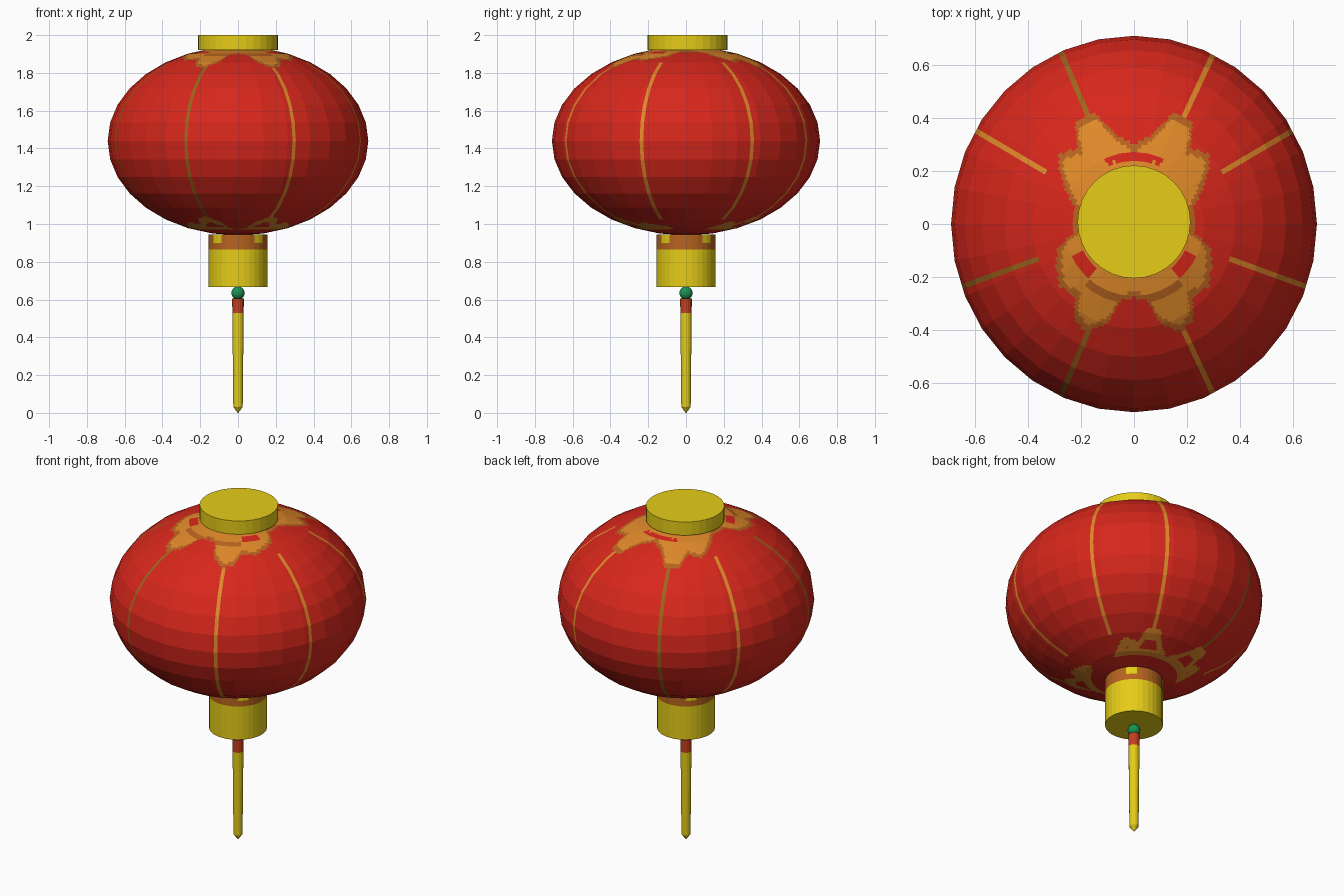
import bpy, bmesh, math
from mathutils import Vector

if "Cube" in bpy.data.objects:
    bpy.data.objects.remove(bpy.data.objects["Cube"])


def mat(name, rgb):
    m = bpy.data.materials.new(name)
    m.diffuse_color = (*rgb, 1)
    m.use_nodes = True
    m.node_tree.nodes["Principled BSDF"].inputs["Base Color"].default_value = m.diffuse_color
    return m


RED = mat("lantern red", (0.68, 0.020, 0.011))
GOLD = mat("gold yellow", (0.79, 0.61, 0.009))
ORANGE = mat("orange gold", (0.74, 0.25, 0.022))
OLIVE = mat("dark gold", (0.34, 0.13, 0.012))
COPPER = mat("copper", (0.47, 0.125, 0.014))
BRICK = mat("tassel red", (0.56, 0.05, 0.014))
GREEN = mat("jade green", (0.008, 0.30, 0.08))


def finish(name, bm, mats):
    bmesh.ops.recalc_face_normals(bm, faces=bm.faces)
    me = bpy.data.meshes.new(name)
    bm.to_mesh(me)
    bm.free()
    for m in mats:
        me.materials.append(m)
    ob = bpy.data.objects.new(name, me)
    bpy.context.collection.objects.link(ob)
    return ob


def lathe(name, profile, sides, mats, rule=None, y=0.0):
    """Closed turned solid from (radius, z) points; rule(face centre) -> material index."""
    bm = bmesh.new()
    rings = [[bm.verts.new((r * math.cos(2 * math.pi * i / sides),
                            r * math.sin(2 * math.pi * i / sides) + y, z))
              for i in range(sides)] for r, z in profile]
    for a, b in zip(rings, rings[1:]):
        for i in range(sides):
            j = (i + 1) % sides
            bm.faces.new((a[i], a[j], b[j], b[i]))
    bm.faces.new(rings[0][::-1])
    bm.faces.new(rings[-1])
    if rule:
        for f in bm.faces:
            f.material_index = rule(f.calc_center_median())
    return finish(name, bm, mats)


# Lantern body: faceted ellipsoid
RX, RY, RZ, CZ = 0.69, 0.71, 0.50, 1.44
bm = bmesh.new()
bmesh.ops.create_uvsphere(bm, u_segments=32, v_segments=16, radius=1)
for v in bm.verts:
    v.co = Vector((v.co.x * RX, v.co.y * RY, v.co.z * RZ + CZ))

# Finer flat grid around both poles for the painted motif
pole_faces = [f for f in bm.faces if abs(f.calc_center_median().z - CZ) > RZ * 0.72]
pole_edges = list({e for f in pole_faces for e in f.edges})
bmesh.ops.subdivide_edges(bm, edges=pole_edges, cuts=7, use_grid_fill=True)

# Thin meridian stripes, cut into the body (angle, material index)
STRIPES = [(-65, 1), (-20, 1), (30.5, 1), (65, 1),
           (113, 2), (149.5, 1), (200, 2), (247, 2)]
HALF = 0.010
for deg, _ in STRIPES:
    a = math.radians(deg)
    d, n = Vector((math.cos(a), math.sin(a), 0)), Vector((-math.sin(a), math.cos(a), 0))
    for s in (-HALF, HALF):
        faces = [f for f in bm.faces if f.calc_center_median().dot(d) > 0.2
                 and abs(f.calc_center_median().dot(n)) < 0.2]
        geom = list({x for f in faces for x in (*f.verts, *f.edges)}) + faces
        bmesh.ops.bisect_plane(bm, geom=geom, dist=1e-6, plane_co=n * s, plane_no=n)

# Outline of the leafy motif: (direction in degrees, radius), mirrored in x
LEAF = [(-90, .25), (-80, .27), (-75, .36), (-66, .42), (-59, .40), (-52, .33), (-40, .34),
        (-18, .28), (-8, .2), (15, .2), (30, .28), (42, .36), (54, .33), (60, .42),
        (70, .42), (78, .32), (90, .27)]


def leaf_radius(deg):
    for (a, ra), (b, rb) in zip(LEAF, LEAF[1:]):
        if deg <= b:
            return ra + (rb - ra) * (deg - a) / (b - a)
    return LEAF[-1][1]


def motif_colour(r, deg, top):
    """Leaf colour with open curls inside; None outside the motif."""
    limit = leaf_radius(deg)
    if not top:
        if r < 0.24 or r > limit or 0.28 < r < limit - 0.07:
            return None
        return 1
    if r < limit:
        if deg < -52 and 0.265 < r < 0.295:      # gap between band and lower leaves
            return 3
        if -50 < deg < -28 and 0.22 < r < 0.265:  # red curls beside the cap
            return 0
        if 66 < deg and 0.245 < r < 0.275:
            return 0
        return 1
    return 3 if r < limit + 0.025 else None


def body_colour(c):
    r = math.hypot(c.x, c.y)
    if r < 0.47:
        m = motif_colour(r, math.degrees(math.atan2(c.y, abs(c.x))), c.z > CZ)
        if m is not None:
            return m
    if r > 0.38:
        for deg, m in STRIPES:
            a = math.radians(deg)
            if (c.x * math.cos(a) + c.y * math.sin(a) > 0
                    and abs(c.y * math.cos(a) - c.x * math.sin(a)) < HALF):
                return m
    return 0


for f in bm.faces:
    f.material_index = body_colour(f.calc_center_median())
finish("lantern_body", bm, [RED, ORANGE, OLIVE, COPPER])

# Top cap
lathe("top_cap", [(0.213, 1.92), (0.213, 2.0)], 32, [GOLD], y=0.008)


# Lower collar: copper band with four gold patches
def collar_colour(c):
    if c.z < 0.866 or math.hypot(c.x, c.y) < 0.1:
        return 0
    quarter = math.degrees(math.atan2(c.y, c.x)) % 90
    if c.z > 0.90 and abs(quarter - 45) < 12:
        return 0
    return 1


lathe("lower_collar", [(0.157, 0.667), (0.157, 0.866), (0.157, 0.90), (0.157, 0.945)],
      32, [GOLD, COPPER], collar_colour)

# Jade bead
bm = bmesh.new()
bmesh.ops.create_uvsphere(bm, u_segments=16, v_segments=10, radius=0.035)
bmesh.ops.translate(bm, verts=bm.verts, vec=(0, 0, 0.634))
finish("bead", bm, [GREEN])

# Tassel: red binding above, gold strand with a pointed tip below
lathe("tassel", [(0.002, 0.0), (0.025, 0.032), (0.03, 0.53), (0.031, 0.605)],
      16, [GOLD, BRICK], lambda c: 1 if c.z > 0.53 else 0)
